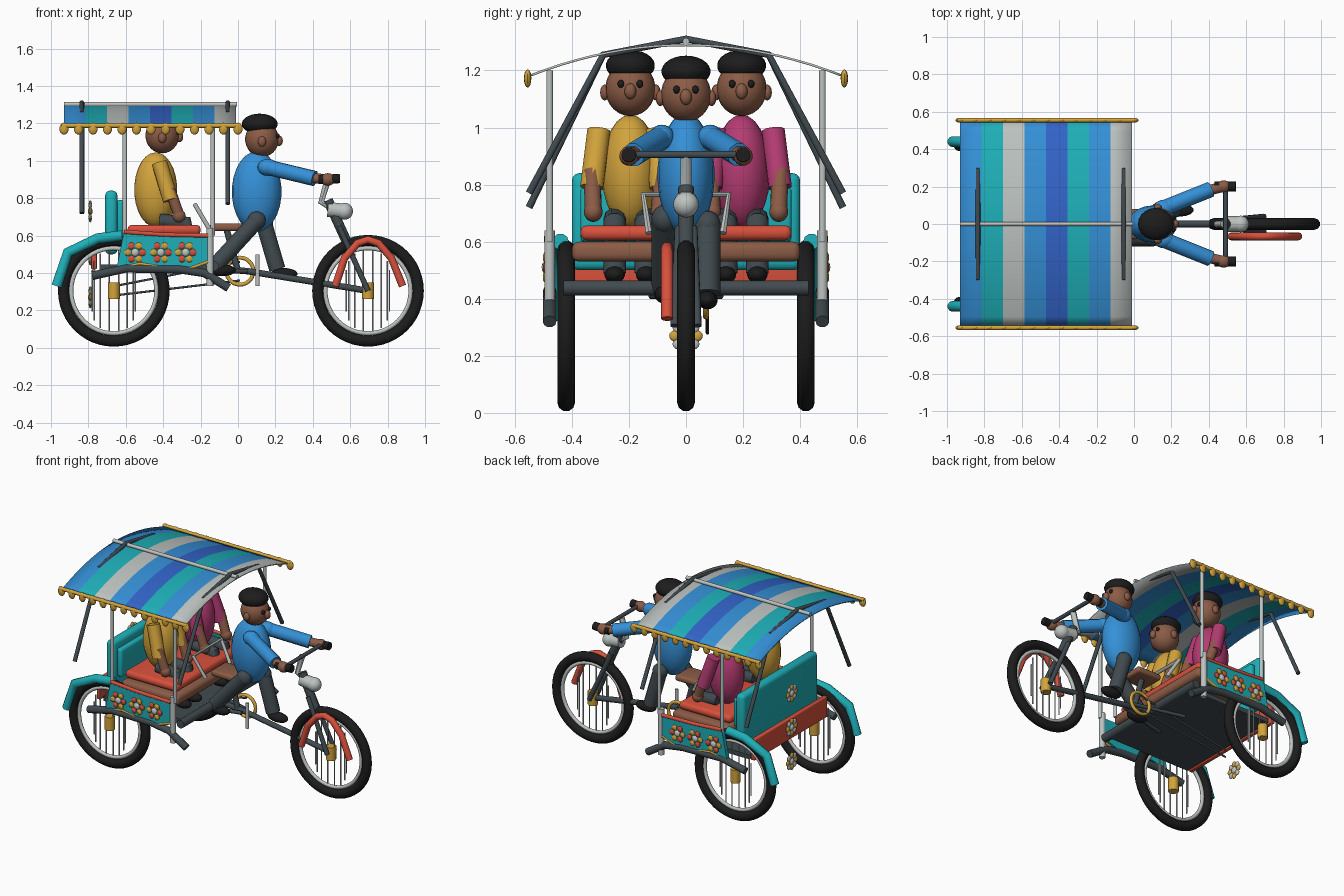
import bpy, bmesh
from math import cos, sin, pi
from mathutils import Matrix, Vector

cube = bpy.data.objects.get("Cube")
if cube:
    bpy.data.objects.remove(cube, do_unlink=True)

COLOURS = dict(blue=(.035, .28, .68), royal_blue=(.032, .127, .58), teal=(.013, .43, .48),
               light_grey=(.51, .55, .53), gold=(.65, .37, .045), red=(.68, .08, .045),
               brown=(.26, .107, .061), black=(.012, .012, .012), slate=(.053, .07, .08),
               magenta=(.46, .045, .17))
MATS = {}
for key, rgb in COLOURS.items():
    m = bpy.data.materials.new(key)
    m.use_nodes = True
    m.diffuse_color = (*rgb, 1)
    m.node_tree.nodes["Principled BSDF"].inputs["Base Color"].default_value = (*rgb, 1)
    MATS[key] = m


def add_mesh(name, mesh, colours, smooth=True):
    for c in colours.split():
        mesh.materials.append(MATS[c])
    if smooth:
        mesh.shade_smooth()
        mesh.set_sharp_from_angle(angle=.7)
    ob = bpy.data.objects.new(name, mesh)
    bpy.context.collection.objects.link(ob)
    return ob


def from_bm(name, bm, colours, smooth=True):
    mesh = bpy.data.meshes.new(name)
    bmesh.ops.recalc_face_normals(bm, faces=bm.faces)
    bm.to_mesh(mesh)
    bm.free()
    return add_mesh(name, mesh, colours, smooth)


def ball(name, loc, size, colour, seg=20):
    bm = bmesh.new()
    mat = Matrix.Translation(loc) @ Matrix.Diagonal((*size, 1))
    bmesh.ops.create_uvsphere(bm, u_segments=seg, v_segments=seg * 2 // 3, radius=1, matrix=mat)
    return from_bm(name, bm, colour)


def box(name, lo, hi, colour, bevel=0):
    lo, hi = Vector(lo), Vector(hi)
    bm = bmesh.new()
    mat = Matrix.Translation((lo + hi) / 2) @ Matrix.Diagonal((*(hi - lo), 1))
    bmesh.ops.create_cube(bm, size=1, matrix=mat)
    if bevel:
        bmesh.ops.bevel(bm, geom=bm.edges[:], offset=bevel, segments=3, profile=.5, affect='EDGES')
    return from_bm(name, bm, colour, bevel > 0)


def tubes(name, paths, r, colour, closed=False):
    """Sweep a round section along each path and keep the result as a mesh."""
    cu = bpy.data.curves.new(name, 'CURVE')
    cu.dimensions = '3D'
    cu.bevel_depth, cu.bevel_resolution, cu.use_fill_caps = r, 3, True
    for pts in paths:
        sp = cu.splines.new('POLY')
        sp.points.add(len(pts) - 1)
        sp.use_cyclic_u = closed
        for p, co in zip(sp.points, pts):
            p.co = (*co, 1)
    tmp = bpy.data.objects.new(name + "_path", cu)
    bpy.context.collection.objects.link(tmp)
    mesh = bpy.data.meshes.new_from_object(tmp.evaluated_get(bpy.context.evaluated_depsgraph_get()))
    bpy.data.objects.remove(tmp, do_unlink=True)
    mesh.materials.clear()
    return add_mesh(name, mesh, colour)


def tube(name, pts, r, colour):
    return tubes(name, [pts], r, colour)


def ring(name, c, major, minor, colour):
    pts = [(c[0] + major * cos(a * pi / 24), c[1], c[2] + major * sin(a * pi / 24)) for a in range(48)]
    return tubes(name, [pts], minor, colour, True)


def on_side(y, pts):
    return [(x, y, z) for x, z in pts]


def flower(name, c, axis, petals, colours):
    for i in range(petals):
        a = 2 * pi * i / petals
        u, v = .04 * cos(a), .04 * sin(a)
        loc = (c[0] + u, c[1], c[2] + v) if axis == 'y' else (c[0], c[1] + u, c[2] + v)
        size = (.019, .009, .019) if axis == 'y' else (.009, .019, .019)
        ball(f"{name}_petal", loc, size, colours[i % 2], 10)
    size = (.022, .013, .022) if axis == 'y' else (.013, .022, .022)
    ball(f"{name}_centre", c, size, "light_grey", 10)


# Wheels with upright spokes and hubs
AX = .305
for name, x, y in (("front_wheel", .695, 0), ("rear_right_wheel", -.664, -.42), ("rear_left_wheel", -.664, .42)):
    c = (x, y, AX)
    ring(name + "_tyre", c, .269, .031, "black")
    ring(name + "_rim", c, .228, .012, "light_grey")
    spokes = []
    for i in range(14):
        sx, sz = x + .115 * cos(i * pi / 7), AX + .115 * sin(i * pi / 7)
        spokes.append([(sx, y, sz - .11), (sx, y, sz + .11)])
    tubes(name + "_spokes", spokes, .004, "light_grey")
    tube(name + "_hub", [(x, y, AX - .045), (x, y, AX + .045)], .032, "gold")

# Front fender, fork, steering and lamp
tube("front_fender", on_side(-.066, [(.52, .33), (.57, .48), (.64, .56), (.695, .578), (.75, .56), (.82, .48), (.88, .33)]), .021, "red")
tube("steering_tube", on_side(0, [(.48, .79), (.58, .57)]), .028, "slate")
for s in (-1, 1):
    tube("fork_leg", [(.54, s * .025, .65), (.695, s * .04, AX)], .015, "slate")
    tube("handle_grip", [(.43, s * .2, .9), (.545, s * .2, .905)], .026, "black")
tube("handlebar", [(.49, -.2, .905), (.49, .2, .905)], .013, "slate")
tube("steering_stem", on_side(0, [(.48, .9), (.445, .78), (.5, .75)]), .019, "light_grey")
tube("lamp_body", on_side(0, [(.48, .74), (.57, .73)]), .042, "light_grey")
ball("lamp_lens", (.57, 0, .73), (.045, .045, .045), "light_grey")

# Lower frame, drive and saddle
tube("main_tube", on_side(0, [(-.2, .43), (.05, .41), (.695, AX)]), .018, "slate")
tube("seat_tube", on_side(0, [(0, .41), (-.06, .63)]), .018, "slate")
for s in (-1, 1):
    tube("frame_stay", [(-.3, s * .12, .41), (.05, s * .03, .41)], .012, "slate")
ring("chainring", (.01, .07, .41), .072, .011, "gold")
tubes("chain", [on_side(.075, [(-.66, AX + d), (.01, .41 + d * 2)]) for d in (-.025, .025)], .006, "slate")
tube("crank", on_side(-.05, [(.105, .33), (.105, .5)]), .011, "light_grey")
box("saddle", (-.15, -.08, .625), (.03, .08, .665), "brown", .015)
tube("saddle_frame", [(-.15, -.13, .63), (-.23, -.15, .765), (-.23, .15, .765), (-.15, .13, .63)], .012, "light_grey")

# Carriage body and bench
box("floor", (-.74, -.38, .415), (-.13, .38, .445), "slate")
tube("front_beam", [(-.13, -.43, .438), (-.13, .43, .438)], .028, "slate")
box("rear_panel", (-.785, -.39, .42), (-.755, .39, .56), "red", .006)
box("bench_base", (-.6, -.4, .53), (-.17, .4, .6), "brown", .025)
box("seat_cushion", (-.59, -.37, .605), (-.2, .37, .657), "red", .022)
box("backrest", (-.71, -.4, .5), (-.645, .4, .84), "teal", .025)
box("backrest_cushion", (-.65, -.37, .6), (-.61, .37, .79), "teal", .015)
for z in (.73, .5, .27):
    flower("rear_flower", (-.79, 0, z), 'x', 8, ("gold", "light_grey"))

TOP = [(-.61, .62), (-.4, .605), (-.16, .6)]
BOTTOM = [(-.16, .46), (-.27, .42), (-.4, .43), (-.525, .45), (-.65, .42)]
for s in (-1, 1):
    bm = bmesh.new()
    face = bm.faces.new([bm.verts.new(p) for p in on_side(s * .462, TOP + BOTTOM)])
    new = bmesh.ops.extrude_face_region(bm, geom=[face])["geom"]
    bmesh.ops.translate(bm, vec=(0, s * .028, 0), verts=[v for v in new if isinstance(v, bmesh.types.BMVert)])
    from_bm("side_panel", bm, "teal", False)
    tube("panel_top_trim", on_side(s * .485, TOP), .012, "red")
    tube("panel_bottom_trim", on_side(s * .485, BOTTOM), .009, "gold")
    for x in (-.55, -.412, -.28):
        flower("side_flower", (x, s * .493, .51), 'y', 6, ("red", "gold"))
    tube("side_rail", on_side(s * .478, [(-.78, .385), (-.6, .425), (-.31, .42), (-.18, .4), (-.05, .32)]), .024, "slate")
    tube("rear_fender", on_side(s * .44, [(-.97, .33), (-.91, .51), (-.75, .585), (-.62, .6)]), .029, "teal")
    tube("post_socket", on_side(s * .478, [(-.15, .33), (-.15, .64)]), .019, "light_grey")
    for x in (-.605, -.135):
        tube("canopy_post", on_side(s * .478, [(x, .6), (x, 1.2)]), .012, "light_grey")

# Striped canopy, ribs and fringe
STRIPES = "blue teal light_grey blue royal_blue teal blue light_grey"
bm = bmesh.new()
rows = []
for i in range(9):
    ys = [-.55 + 1.1 * j / 20 for j in range(21)]
    rows.append([bm.verts.new((-.93 + .115 * i, y, 1.293 - .108 * (y / .55) ** 2)) for y in ys])
for i in range(8):
    for j in range(20):
        f = bm.faces.new((rows[i][j], rows[i + 1][j], rows[i + 1][j + 1], rows[i][j + 1]))
        f.material_index = i
canopy = from_bm("canopy", bm, STRIPES)
canopy.modifiers.new("thickness", 'SOLIDIFY').thickness = .008
tube("ridge_pole", [(-.93, 0, 1.302), (-.005, 0, 1.302)], .012, "light_grey")
for x, z in ((-.835, .72), (-.055, .77)):
    tube("canopy_rib", [(x, -.55, z), (x, -.29, 1.255), (x, 0, 1.31), (x, .29, 1.255), (x, .55, z)], .013, "slate")
for s in (-1, 1):
    tube("canopy_edge", on_side(s * .555, [(-.945, 1.188), (.008, 1.188)]), .012, "gold")
    for i in range(13):
        ball("fringe_drop", (-.93 + .0775 * i, s * .555, 1.172), (.025, .013, .032), "gold", 12)


def head(name, x, y, z):
    ball(name + "_head", (x, y, z), (.09, .088, .095), "brown")
    ball(name + "_hair", (x - .012, y, z + .082), (.096, .086, .055), "black")
    ball(name + "_nose", (x + .092, y, z - .008), (.02, .021, .028), "brown", 12)
    for s in (-1, 1):
        ball(name + "_eye", (x + .082, y + s * .033, z + .018), (.012, .012, .014), "black", 12)
        ball(name + "_ear", (x, y + s * .09, z - .012), (.022, .016, .028), "brown", 12)


# Passengers
for name, y, shirt in (("right_passenger", -.195, "gold"), ("left_passenger", .195, "magenta")):
    ball(name + "_body", (-.44, y, .845), (.115, .1, .2), shirt)
    head(name, -.405, y, 1.135)
    for s in (-1, 1):
        out = 1 if s * y > 0 else .8
        tube(name + "_sleeve", [(-.42, y + s * .11 * out, .99), (-.36, y + s * .135 * out, .79)], .042, shirt)
        tube(name + "_forearm", [(-.365, y + s * .135 * out, .85), (-.32, y + s * .13 * out, .72)], .03, "brown")
        ball(name + "_hand", (-.315, y + s * .13 * out, .705), (.036, .033, .036), "brown", 14)
        tube(name + "_leg", [(-.42, y + s * .055, .68), (-.28, y + s * .055, .67), (-.25, y + s * .055, .49)], .04, "slate")
        ball(name + "_shoe", (-.235, y + s * .055, .485), (.06, .036, .03), "black", 14)

# Rider
ball("rider_body", (.1, 0, .835), (.133, .1, .215), "blue")
head("rider", .128, 0, 1.115)
for s in (-1, 1):
    ball("rider_shoulder", (.16, s * .085, .965), (.055, .045, .045), "blue")
    tube("rider_sleeve", [(.16, s * .085, .965), (.41, s * .185, .905)], .042, "blue")
    tube("rider_forearm", [(.38, s * .175, .91), (.48, s * .2, .9)], .028, "brown")
    ball("rider_hand", (.48, s * .2, .9), (.04, .034, .034), "brown", 14)
for s, knee, foot in ((-1, (.1, .68), (-.12, .44)), (1, (.14, .66), (.21, .42))):
    tube("rider_leg", on_side(s * .075, [knee, foot]), .046, "slate")
    ball("rider_hip", (knee[0], s * .075, knee[1]), (.05, .046, .05), "slate", 14)
    ball("rider_shoe", (foot[0] + .035, s * .075, foot[1] - .025), (.075, .036, .032), "black", 14)
